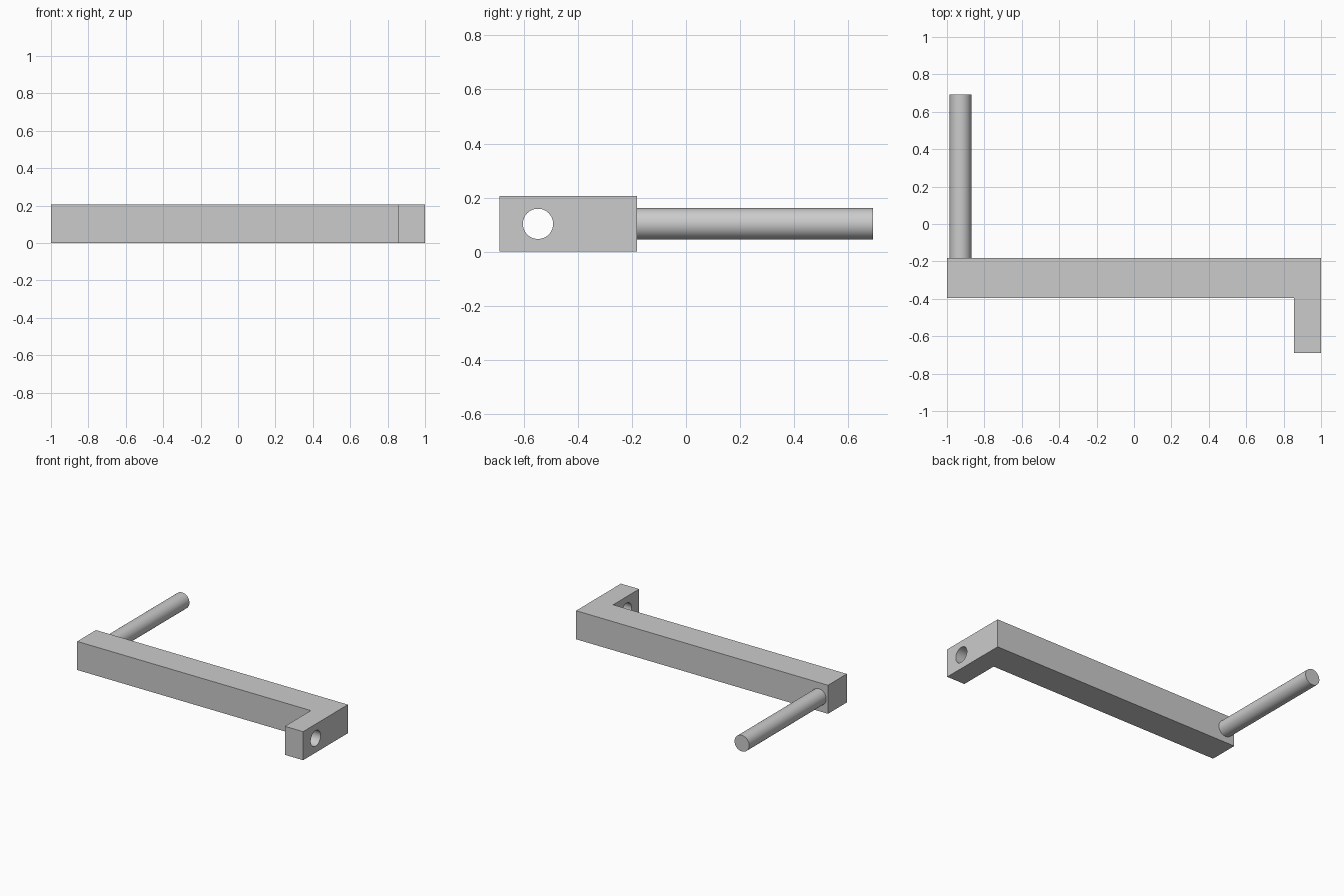
import bpy
import bmesh
import math
from mathutils import Matrix, Vector

cube = bpy.data.objects.get("Cube")
if cube:
    bpy.data.objects.remove(cube, do_unlink=True)

HEIGHT = 0.205
MID = HEIGHT / 2

steel = bpy.data.materials.new("light_grey")
steel.use_nodes = True
grey = (0.6, 0.6, 0.6, 1)
steel.diffuse_color = grey
steel.node_tree.nodes["Principled BSDF"].inputs["Base Color"].default_value = grey


def add_object(name, bm):
    bmesh.ops.recalc_face_normals(bm, faces=bm.faces)
    mesh = bpy.data.meshes.new(name)
    bm.to_mesh(mesh)
    bm.free()
    obj = bpy.data.objects.new(name, mesh)
    bpy.context.collection.objects.link(obj)
    mesh.materials.append(steel)
    return obj


def cylinder(name, radius, length, centre, axis):
    bm = bmesh.new()
    turn = Vector((0, 0, 1)).rotation_difference(Vector(axis)).to_matrix().to_4x4()
    bmesh.ops.create_cone(bm, cap_ends=True, segments=64, radius1=radius,
                          radius2=radius, depth=length,
                          matrix=Matrix.Translation(centre) @ turn)
    return add_object(name, bm)


def smooth(obj):
    bpy.ops.object.select_all(action="DESELECT")
    obj.select_set(True)
    bpy.context.view_layer.objects.active = obj
    bpy.ops.object.shade_smooth_by_angle(angle=math.radians(30))


# L-shaped crank arm, extruded from its plan outline
outline = [(-1, -0.395), (0.855, -0.395), (0.855, -0.69),
           (1, -0.69), (1, -0.182), (-1, -0.182)]
bm = bmesh.new()
base = bm.faces.new([bm.verts.new((x, y, 0)) for x, y in outline])
top = bmesh.ops.extrude_face_region(bm, geom=[base])["geom"]
bmesh.ops.translate(bm, vec=(0, 0, HEIGHT),
                    verts=[v for v in top if isinstance(v, bmesh.types.BMVert)])
arm = add_object("crank_arm", bm)

# Shaft hole through the short lug
cutter = cylinder("shaft_hole_cutter", 0.056, 0.4, (0.93, -0.548, MID), (1, 0, 0))
cutter.hide_render = True
cutter.display_type = "WIRE"
hole = arm.modifiers.new("shaft_hole", "BOOLEAN")
hole.operation = "DIFFERENCE"
hole.solver = "EXACT"
hole.object = cutter
bpy.context.view_layer.objects.active = arm
bpy.ops.object.modifier_apply(modifier=hole.name)
bpy.data.objects.remove(cutter, do_unlink=True)
smooth(arm)

# Round handle at the far end, seated slightly into the arm
start, end = -0.2, 0.692
handle = cylinder("handle", 0.058, end - start, (-0.928, (start + end) / 2, MID), (0, 1, 0))
smooth(handle)
